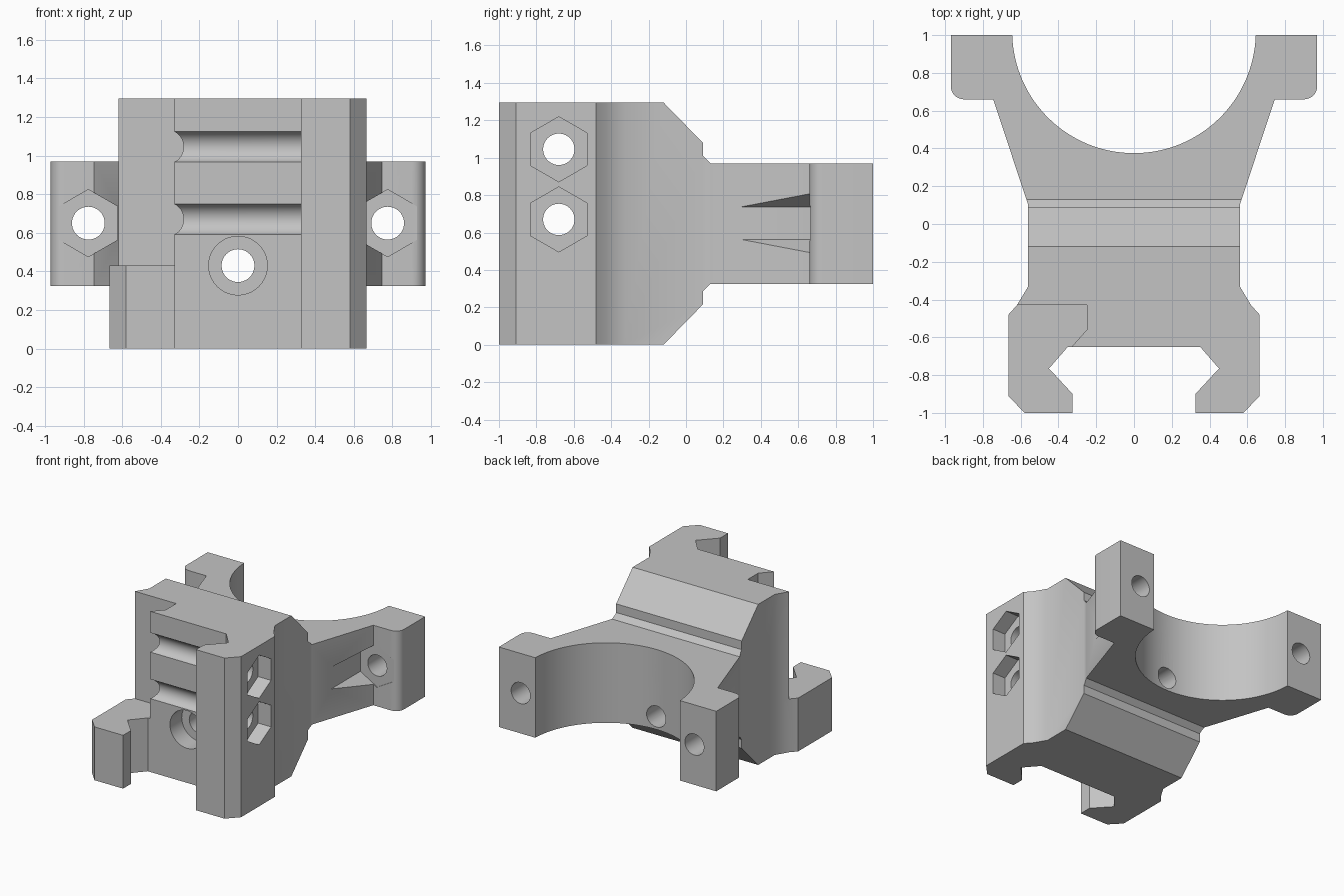
import bpy, bmesh, math
from mathutils import Matrix, Vector

old = bpy.data.objects.get("Cube")
if old:
    bpy.data.objects.remove(old, do_unlink=True)

grey = bpy.data.materials.new("matte grey")
grey.use_nodes = True
colour = (0.55, 0.55, 0.55, 1)
grey.diffuse_color = colour
grey.node_tree.nodes["Principled BSDF"].inputs["Base Color"].default_value = colour

# Maps a flat point and a depth along the axis to space
PLACE = {
    "x": lambda a, b, d: (d, a, b),
    "y": lambda a, b, d: (a, d, b),
    "z": lambda a, b, d: (a, b, d),
}


def prism(name, points, axis, start, end):
    """Closed outline swept along an axis."""
    bm = bmesh.new()
    face = bm.faces.new([bm.verts.new(PLACE[axis](a, b, start)) for a, b in points])
    swept = bmesh.ops.extrude_face_region(bm, geom=[face])["geom"]
    shift = Vector(PLACE[axis](0, 0, end - start))
    bmesh.ops.translate(bm, vec=shift, verts=[v for v in swept if isinstance(v, bmesh.types.BMVert)])
    bmesh.ops.recalc_face_normals(bm, faces=bm.faces[:])
    mesh = bpy.data.meshes.new(name)
    bm.to_mesh(mesh)
    bm.free()
    mesh.materials.append(grey)
    obj = bpy.data.objects.new(name, mesh)
    bpy.context.collection.objects.link(obj)
    return obj


def arc(cx, cy, r, start, end, steps):
    angles = [math.radians(start + (end - start) * i / steps) for i in range(steps + 1)]
    return [(cx + r * math.cos(t), cy + r * math.sin(t)) for t in angles]


def circle(cx, cy, r, sides=40):
    return arc(cx, cy, r, 0, 360, sides)[:-1]


def hexagon(cx, cy):
    return arc(cx, cy, 0.174, 30, 390, 6)[:-1]


def combine(target, tool, operation="DIFFERENCE"):
    """Apply a boolean and discard the tool."""
    tool.hide_render = True
    mod = target.modifiers.new("cut", "BOOLEAN")
    mod.operation = operation
    mod.solver = "EXACT"
    mod.object = tool
    bpy.context.view_layer.objects.active = target
    bpy.ops.object.modifier_apply(modifier=mod.name)
    bpy.data.objects.remove(tool, do_unlink=True)


# Plan outline: rail jaw, waist, flared web, lug and half ring
half = [(0.35, -0.65), (0.45, -0.765), (0.325, -0.9), (0.325, -1), (0.58, -1),
        (0.665, -0.91), (0.665, -0.48), (0.62, -0.43), (0.56, -0.33),
        (0.56, 0.1), (0.745, 0.66)]
half += arc(0.9, 0.73, 0.07, -90, 0, 8)
half += [(0.97, 1)]
half += arc(0, 1.02, 0.645, -1.8, -90, 32)
outline = half + [(-x, y) for x, y in reversed(half[:-1])]
bracket = prism("mounting_bracket", outline, "z", -0.1, 1.4)

# Side profile: tall block tapering to the ring band
mid = 0.6475
upper = [(-1.1, 1.295), (-0.12, 1.295), (0.09, 1.08), (0.09, 1.01), (0.13, 0.97), (1.1, 0.97)]
profile = upper + [(y, 2 * mid - z) for y, z in reversed(upper)]
combine(bracket, prism("side_profile", profile, "x", -1.2, 1.2), "INTERSECT")

# Clamp seat cut above the short jaw
seat = [(-0.25, -0.43), (-0.25, -0.56), (-0.33, -0.65), (-0.2, -0.7),
        (-0.2, -1.1), (-0.8, -1.1), (-0.8, -0.43)]
combine(bracket, prism("clamp_seat", seat, "z", 0.43, 1.5))

# Cross bolts with nut pockets in the long jaw
for z in (0.67, 1.045):
    combine(bracket, prism("cross_bolt_hole", circle(-0.68, z, 0.084), "x", -0.9, 0.9))
    combine(bracket, prism("cross_nut_pocket", hexagon(-0.68, z), "x", 0.55, 0.9))

# Lug bolts with nut clearance along the web
for x in (-0.775, 0.775):
    combine(bracket, prism("lug_bolt_hole", circle(x, 0.65, 0.085), "y", 0.4, 1.2))
    combine(bracket, prism("lug_nut_pocket", hexagon(x, 0.65), "y", 0.15, 0.668))

# Counterbored centre screw
combine(bracket, prism("centre_hole", circle(0, 0.43, 0.085), "y", -1.1, 0.6))
combine(bracket, prism("centre_counterbore", circle(0, 0.43, 0.152), "y", -1.1, -0.5))

bpy.ops.object.select_all(action="DESELECT")
bracket.select_set(True)
bpy.context.view_layer.objects.active = bracket
bpy.ops.object.shade_smooth_by_angle(angle=math.radians(32))
